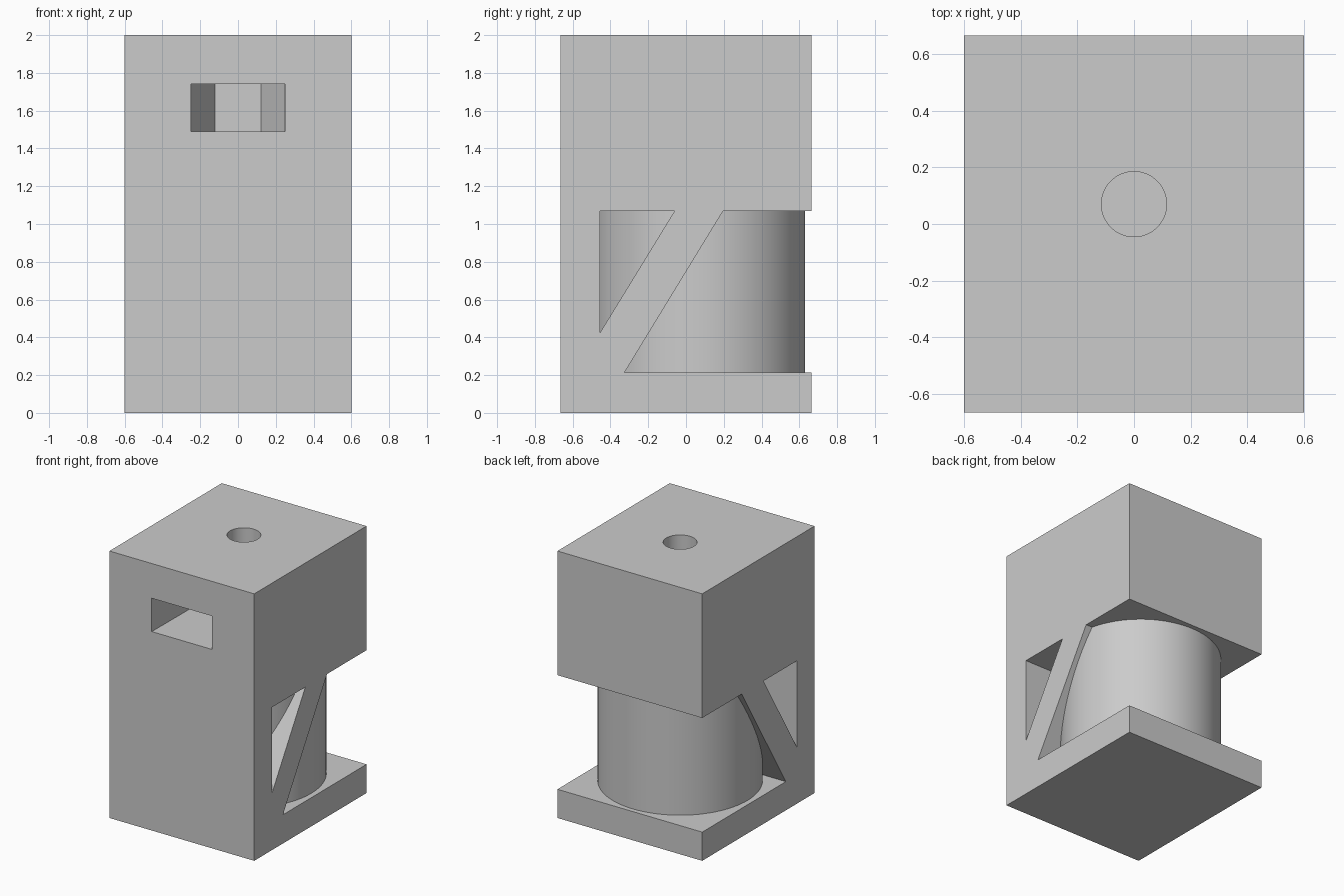
import bpy, bmesh
from mathutils import Vector

old = bpy.data.objects.get("Cube")
if old:
    bpy.data.objects.remove(old)

W, D, H = 0.6, 0.665, 2.0          # half width, half depth, height
SHELF, CEILING = 0.215, 1.07       # bottom and top of the open bay
AXIS_Y = 0.07                      # drum and bolt axis

grey = bpy.data.materials.new("plain grey")
grey.use_nodes = True
grey.diffuse_color = (0.6, 0.6, 0.6, 1)
grey.node_tree.nodes["Principled BSDF"].inputs["Base Color"].default_value = (0.6, 0.6, 0.6, 1)


def finish(name, bm):
    bmesh.ops.recalc_face_normals(bm, faces=bm.faces)
    mesh = bpy.data.meshes.new(name)
    bm.to_mesh(mesh)
    bm.free()
    mesh.materials.append(grey)
    ob = bpy.data.objects.new(name, mesh)
    bpy.context.collection.objects.link(ob)
    return ob


def prism(name, points, axis, low, high):
    """Extrude a 2D outline along x (points are y, z) or z (points are x, y)."""
    bm = bmesh.new()
    place = (lambda p: (low, *p)) if axis == "x" else (lambda p: (*p, low))
    face = bm.faces.new([bm.verts.new(place(p)) for p in points])
    new = bmesh.ops.extrude_face_region(bm, geom=[face])["geom"]
    step = Vector((high - low, 0, 0)) if axis == "x" else Vector((0, 0, high - low))
    bmesh.ops.translate(bm, vec=step, verts=[g for g in new if isinstance(g, bmesh.types.BMVert)])
    return finish(name, bm)


def cylinder(name, radius, low, high, sides):
    bm = bmesh.new()
    bmesh.ops.create_cone(bm, cap_ends=True, segments=sides, radius1=radius,
                          radius2=radius, depth=high - low)
    bmesh.ops.translate(bm, vec=(0, AXIS_Y, (low + high) / 2), verts=bm.verts)
    return finish(name, bm)


def cut(target, cutter):
    cutter.hide_render = True
    bpy.context.view_layer.objects.active = target
    mod = target.modifiers.new("cut", "BOOLEAN")
    mod.operation, mod.solver, mod.object = "DIFFERENCE", "EXACT", cutter
    bpy.ops.object.modifier_apply(modifier=mod.name)
    bpy.data.objects.remove(cutter)


# Housing: base, front wall, head and slanted brace as one side profile
housing = prism("housing", [(-D, 0), (D, 0), (D, SHELF), (-0.325, SHELF),
                            (0.197, CEILING), (D, CEILING), (D, H), (-D, H)], "x", -W, W)

# Triangular opening between the front wall and the brace
cut(housing, prism("side_opening", [(-0.455, 0.425), (-0.06, CEILING), (-0.455, CEILING)],
                   "x", -W - 0.1, W + 0.1))

# Nut slot entering from the front, ending in half a hexagon
half = [(0.25, -D - 0.05), (0.243, AXIS_Y), (0.122, 0.28)]
outline = half + [(-x, y) for x, y in reversed(half)]
cut(housing, prism("nut_slot", outline, "z", 1.49, 1.74))

# Bolt hole from the top down to the slot
cut(housing, cylinder("bolt_hole", 0.115, 1.5, H + 0.1, 64))

# Round drum standing in the bay
drum = cylinder("drum", 0.56, SHELF - 0.01, CEILING + 0.01, 96)

# Smooth round walls, crisp edges
for ob in (housing, drum):
    bpy.ops.object.select_all(action="DESELECT")
    ob.select_set(True)
    bpy.context.view_layer.objects.active = ob
    bpy.ops.object.shade_smooth_by_angle(angle=0.35)
